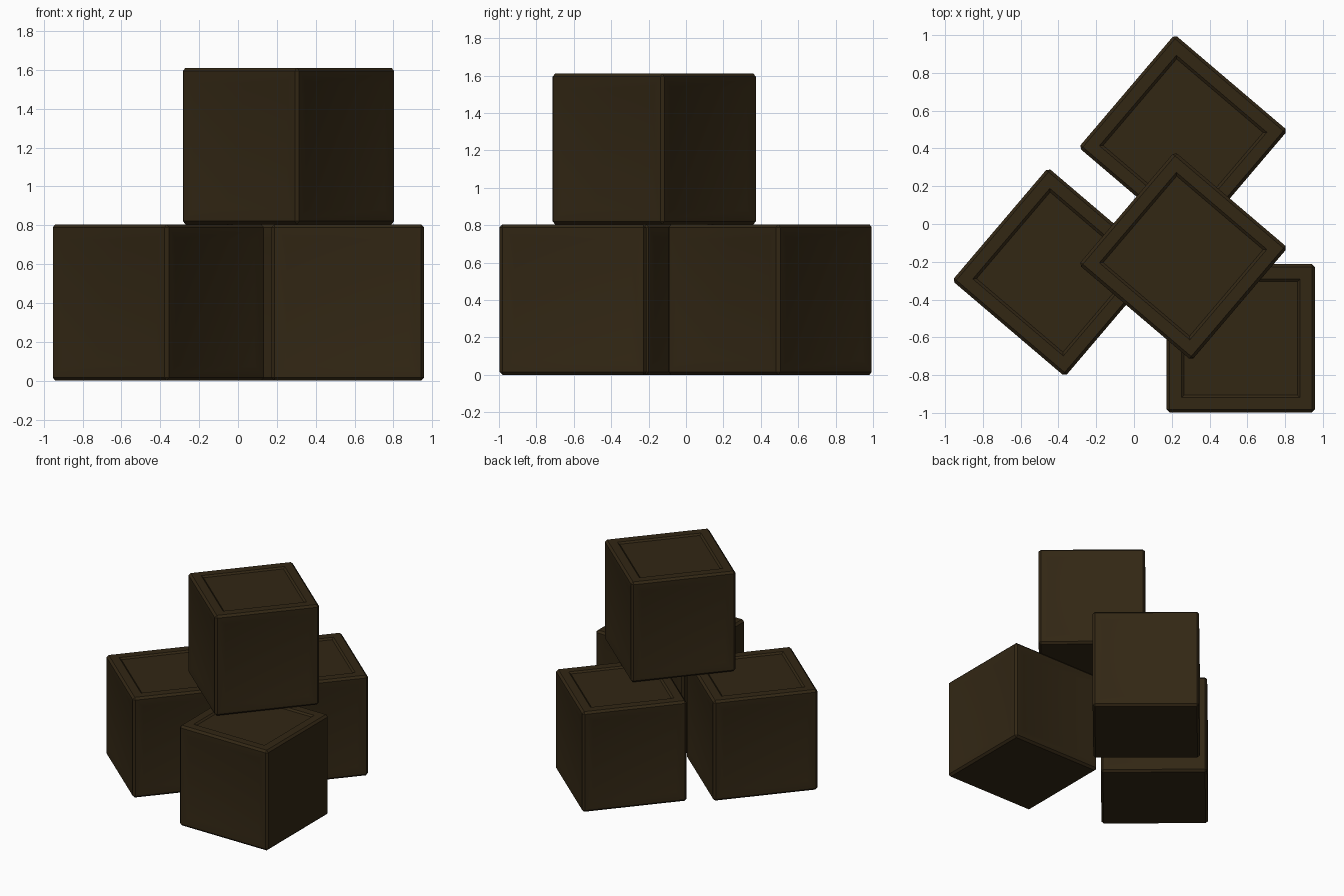
import bpy, bmesh, math
from mathutils import Vector

if "Cube" in bpy.data.objects:
    bpy.data.objects.remove(bpy.data.objects["Cube"])

W, H = 0.785, 0.805  # crate width and height

wood = bpy.data.materials.new("dark_brown")
wood.diffuse_color = (0.032, 0.020, 0.007, 1)
wood.use_nodes = True
wood.node_tree.nodes["Principled BSDF"].inputs["Base Color"].default_value = wood.diffuse_color


def inset(bm, face, thickness, depth):
    """Inset one face and return the inner face."""
    bmesh.ops.inset_region(bm, faces=[face], thickness=thickness, depth=0, use_even_offset=True)
    bmesh.ops.translate(bm, verts=face.verts, vec=face.normal * depth)
    return face


def crate(name, x, y, z, angle):
    bm = bmesh.new()
    bmesh.ops.create_cube(bm, size=1)
    bmesh.ops.scale(bm, vec=(W, W, H), verts=bm.verts)
    bmesh.ops.translate(bm, vec=(0, 0, H / 2), verts=bm.verts)
    # small chamfer on every edge
    bmesh.ops.bevel(bm, geom=bm.edges[:], offset=0.016, segments=1, affect='EDGES')
    bm.normal_update()
    big = [f for f in bm.faces if f.calc_area() > 0.3]
    for f in big:
        n = Vector(f.normal)
        if n.z > 0.5:
            # lid: flat frame, then a shallow stepped panel
            inset(bm, f, 0.062, 0)
            inset(bm, f, 0.014, -0.012)
        elif abs(n.z) < 0.5:
            # side: softly dished panel
            inset(bm, f, 0.012, 0)
            inset(bm, f, 0.05, -0.010)
    me = bpy.data.meshes.new(name)
    bm.to_mesh(me)
    bm.free()
    me.materials.append(wood)
    ob = bpy.data.objects.new(name, me)
    bpy.context.collection.objects.link(ob)
    ob.location = (x, y, z)
    ob.rotation_euler.z = math.radians(angle)
    bpy.context.view_layer.objects.active = ob
    ob.select_set(True)
    bpy.ops.object.shade_smooth_by_angle(angle=math.radians(30))
    ob.select_set(False)


# three crates on the floor, one stacked on top
crate("front_crate", 0.565, -0.605, 0, 0)
crate("left_crate", -0.41, -0.255, 0, -40.4)
crate("back_crate", 0.26, 0.45, 0, -40.4)
crate("top_crate", 0.26, -0.17, H, -40.4)
